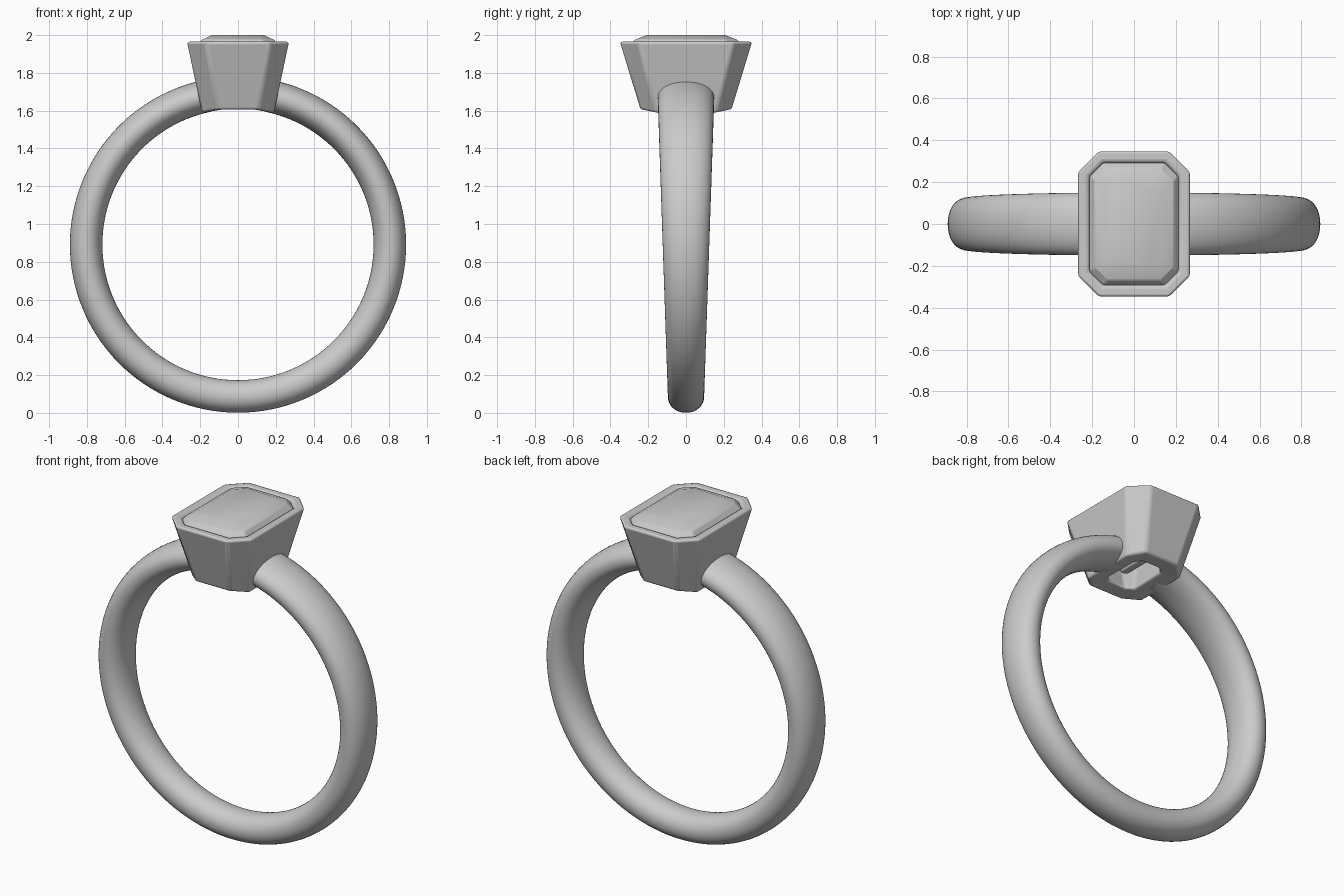
import bpy, bmesh, math

if "Cube" in bpy.data.objects:
    bpy.data.objects.remove(bpy.data.objects["Cube"])

CZ = 0.891            # band centre height
R_MID, R_HALF = 0.804, 0.086


def octagon(hx, hy, c, z):
    """Rectangle with cut corners; z may be a number or a function of x."""
    pts = [(hx, -hy + c), (hx, hy - c), (hx - c, hy), (-hx + c, hy),
           (-hx, hy - c), (-hx, -hy + c), (-hx + c, -hy), (hx - c, -hy)]
    return [(x, y, z(x) if callable(z) else z) for x, y in pts]


def loft(name, loops, closed=False):
    """Skin a list of equal-length loops; cap the ends unless closed."""
    bm = bmesh.new()
    rows = [[bm.verts.new(p) for p in loop] for loop in loops]
    n = len(rows[0])
    pairs = list(zip(rows, rows[1:])) + ([(rows[-1], rows[0])] if closed else [])
    for a, b in pairs:
        for i in range(n):
            j = (i + 1) % n
            bm.faces.new((a[i], a[j], b[j], b[i]))
    if not closed:
        bm.faces.new(rows[0])
        bm.faces.new(rows[-1])
    bmesh.ops.recalc_face_normals(bm, faces=bm.faces)
    me = bpy.data.meshes.new(name)
    bm.to_mesh(me)
    bm.free()
    ob = bpy.data.objects.new(name, me)
    bpy.context.collection.objects.link(ob)
    return ob


def smooth(ob, degrees):
    bpy.ops.object.select_all(action='DESELECT')
    ob.select_set(True)
    bpy.context.view_layer.objects.active = ob
    bpy.ops.object.shade_smooth_by_angle(angle=math.radians(degrees))


def bevel(ob, width, segments):
    m = ob.modifiers.new("soft_edges", 'BEVEL')
    m.width, m.segments = width, segments
    m.limit_method, m.angle_limit = 'ANGLE', math.radians(25)


# Band: oval section swept round the finger, widening towards the head
def section(a, n=40):
    z_mid = CZ + R_MID * math.cos(a)
    half_w = 0.093 + 0.034 * z_mid
    pts = []
    for i in range(n):
        t = 2 * math.pi * i / n
        c, s = math.cos(t), math.sin(t)
        r = R_MID + R_HALF * math.copysign(abs(c) ** 0.95, c)
        y = half_w * math.copysign(abs(s) ** 0.95, s)
        pts.append((r * math.sin(a), y, CZ + r * math.cos(a)))
    return pts


GAP, STEPS = 0.2, 120
band = loft("band", [section(GAP + (2 * math.pi - 2 * GAP) * k / STEPS)
                     for k in range(STEPS + 1)])
smooth(band, 40)


# Bezel: hollow tapered setting, underside following the finger hole
def under(x):
    return CZ + math.sqrt(0.722 ** 2 - x * x)


bezel = loft("bezel_setting", [
    octagon(0.19, 0.24, 0.078, under),
    octagon(0.27, 0.35, 0.10, 1.965),
    octagon(0.217, 0.297, 0.068, 1.965),
    octagon(0.205, 0.285, 0.065, 1.915),
    octagon(0.09, 0.14, 0.035, under),
], closed=True)
bevel(bezel, 0.014, 3)
smooth(bezel, 30)

# Gem: step-cut stone with flat table and deep pavilion
gem = loft("emerald_cut_gem", [
    octagon(0.02, 0.09, 0.012, 1.66),
    octagon(0.13, 0.19, 0.045, 1.80),
    octagon(0.212, 0.292, 0.065, 1.93),
    octagon(0.212, 0.292, 0.065, 1.95),
    octagon(0.188, 0.268, 0.06, 1.978),
    octagon(0.138, 0.208, 0.045, 2.0),
])
bevel(gem, 0.005, 2)
smooth(gem, 20)
